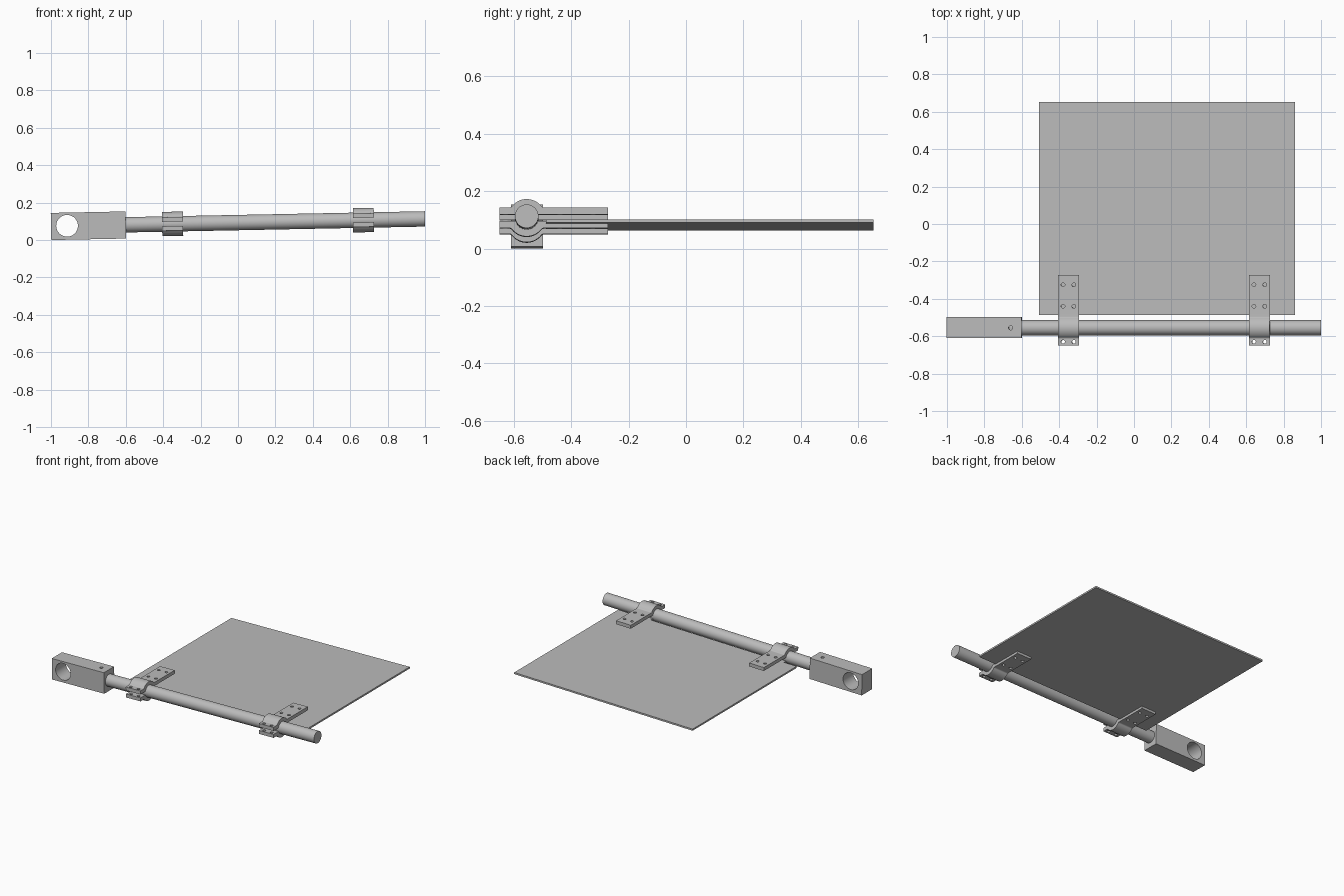
import bpy
import math
from mathutils import Matrix

if "Cube" in bpy.data.objects:
    bpy.data.objects.remove(bpy.data.objects["Cube"], do_unlink=True)

AXIS_Y = -0.555
ROD_R = 0.041
STRAP_R = 0.065
GAP = 0.012          # half the gap between the clamp flanges
FLANGE = 0.036       # outer face of a flange, from the rod axis
# The whole assembly leans slightly up towards +x
TILT = Matrix.Translation((0, 0, 0.093)) @ Matrix.Rotation(-0.0197, 4, "Y")

steel = bpy.data.materials.new("steel grey")
steel.use_nodes = True
COLOUR = (0.5, 0.5, 0.5, 1)
steel.diffuse_color = COLOUR
steel.node_tree.nodes["Principled BSDF"].inputs["Base Color"].default_value = COLOUR


def bake(ob):
    """Move the object's own transform into its mesh."""
    ob.data.transform(ob.matrix_basis)
    ob.matrix_basis = Matrix()
    return ob


def box(name, x0, x1, y0, y1, z0, z1):
    bpy.ops.mesh.primitive_cube_add(size=1)
    ob = bpy.context.object
    ob.name = name
    ob.scale = (x1 - x0, y1 - y0, z1 - z0)
    ob.location = ((x0 + x1) / 2, (y0 + y1) / 2, (z0 + z1) / 2)
    return bake(ob)


def cylinder(name, radius, depth, centre, axis, sides=64):
    turn = {"X": (0, math.pi / 2, 0), "Y": (math.pi / 2, 0, 0), "Z": (0, 0, 0)}
    bpy.ops.mesh.primitive_cylinder_add(vertices=sides, radius=radius, depth=depth)
    ob = bpy.context.object
    ob.name = name
    ob.matrix_basis = Matrix.Translation(centre) @ Matrix.Rotation(
        turn[axis][0], 4, "X") @ Matrix.Rotation(turn[axis][1], 4, "Y")
    return bake(ob)


def drill(ob, cutter):
    mod = ob.modifiers.new("hole", "BOOLEAN")
    mod.operation = "DIFFERENCE"
    mod.solver = "EXACT"
    mod.object = cutter
    bpy.context.view_layer.objects.active = ob
    bpy.ops.object.modifier_apply(modifier=mod.name)
    bpy.data.objects.remove(cutter, do_unlink=True)


def finish(ob):
    ob.data.transform(TILT)
    ob.data.materials.clear()
    ob.data.materials.append(steel)
    bpy.ops.object.select_all(action="DESELECT")
    ob.select_set(True)
    bpy.context.view_layer.objects.active = ob
    bpy.ops.object.shade_smooth_by_angle(angle=math.radians(30))


def arc(cy, cz, r, a0, a1, steps):
    return [(cy + r * math.cos(a0 + (a1 - a0) * i / steps),
             cz + r * math.sin(a0 + (a1 - a0) * i / steps)) for i in range(steps + 1)]


def strap_profile():
    """Half clamp: two flat flanges joined by an arch over the rod."""
    front, rear, fillet = -0.094, 0.283, 0.012
    inner = math.asin(GAP / ROD_R)
    lift = FLANGE + fillet
    side = math.sqrt((STRAP_R + fillet) ** 2 - lift ** 2)
    meet = math.atan2(lift, side)
    pts = [(front, GAP)]
    pts += arc(0, 0, ROD_R, math.pi - inner, inner, 28)
    pts += [(rear, GAP), (rear, FLANGE)]
    pts += arc(side, lift, fillet, -math.pi / 2, meet - math.pi, 6)
    pts += arc(0, 0, STRAP_R, meet, math.pi - meet, 28)[1:-1]
    pts += arc(-side, lift, fillet, -meet, -math.pi / 2, 6)
    pts += [(front, FLANGE)]
    return pts


def strap(name, x0, x1, up):
    pts = [(y + AXIS_Y, z * up) for y, z in strap_profile()]
    n = len(pts)
    verts = [(x, y, z) for x in (x0, x1) for y, z in pts]
    faces = [tuple(range(n)), tuple(range(2 * n - 1, n - 1, -1))]
    faces += [(i, i + n, (i + 1) % n + n, (i + 1) % n) for i in range(n)]
    if up > 0:
        faces = [f[::-1] for f in faces]
    mesh = bpy.data.meshes.new(name)
    mesh.from_pydata(verts, [], faces)
    mesh.validate()
    ob = bpy.data.objects.new(name, mesh)
    bpy.context.collection.objects.link(ob)
    # Bolt holes: one pair in the front flange, two pairs in the rear flange
    mid = (x0 + x1) / 2
    for y in (-0.63, -0.44, -0.325):
        for dx in (-0.029, 0.029):
            drill(ob, cylinder("bolt_cutter", 0.01, 0.3, (mid + dx, y, 0), "Z", 24))
    finish(ob)


# Flat panel held by the clamps
finish(box("panel", -0.508, 0.86, -0.487, 0.653, -0.0195, -0.008))

# Round rod, seated in the end block
finish(cylinder("rod", ROD_R, 1.66, (0.17, AXIS_Y, 0), "X"))

# End block with a large cross bore and a small set screw hole
block = box("end_block", -1.0, -0.6, -0.61, -0.498, -0.0735, 0.0715)
drill(block, cylinder("bore_cutter", 0.058, 0.4, (-0.914, AXIS_Y, 0.001), "Y"))
drill(block, cylinder("screw_cutter", 0.011, 0.06, (-0.658, AXIS_Y, 0.07), "Z", 24))
finish(block)

# Two clamps, each an upper and a lower strap
for side, left_edge in (("right", -0.406), ("left", 0.615)):
    strap(side + "_upper_strap", left_edge, left_edge + 0.112, 1)
    strap(side + "_lower_strap", left_edge, left_edge + 0.112, -1)
